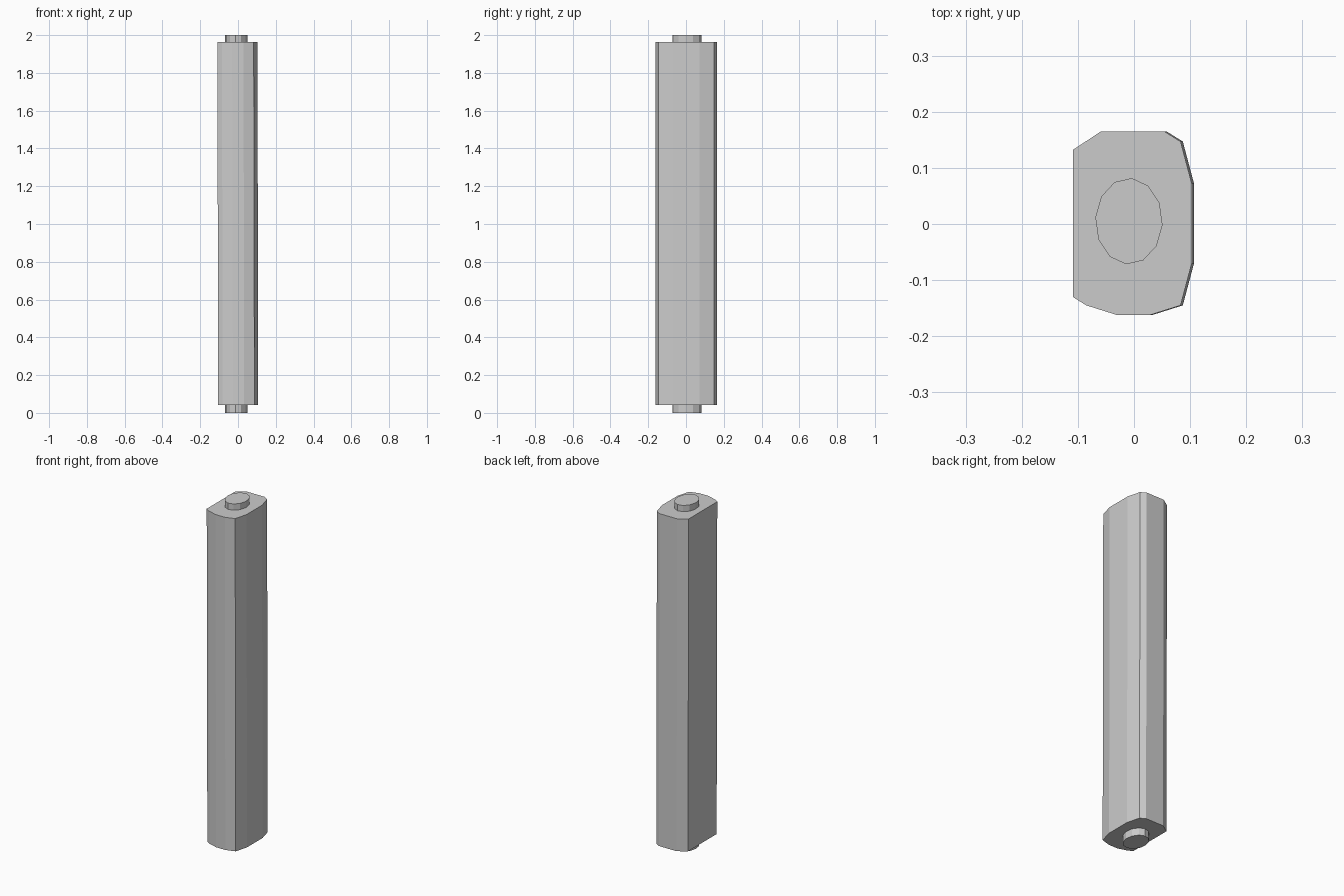
import bpy, bmesh
from math import cos, sin, radians

if "Cube" in bpy.data.objects:
    bpy.data.objects.remove(bpy.data.objects["Cube"])


def prism(name, outline, z0, z1, lean=0.0):
    """Closed prism from an outline; the bottom is shifted by lean in x."""
    bm = bmesh.new()
    low = [bm.verts.new((x + lean, y, z0)) for x, y in outline]
    high = [bm.verts.new((x, y, z1)) for x, y in outline]
    n = len(outline)
    bm.faces.new(low[::-1])
    bm.faces.new(high)
    for i in range(n):
        j = (i + 1) % n
        bm.faces.new((low[i], low[j], high[j], high[i]))
    bmesh.ops.recalc_face_normals(bm, faces=bm.faces)
    mesh = bpy.data.meshes.new(name)
    bm.to_mesh(mesh)
    bm.free()
    obj = bpy.data.objects.new(name, mesh)
    bpy.context.collection.objects.link(obj)
    return obj


# Main shaft: flat back, bevelled corners, very slight lean
shaft_outline = [
    (-0.109, -0.130), (-0.085, -0.145), (-0.031, -0.162), (0.029, -0.162),
    (0.083, -0.145), (0.103, -0.070), (0.103, 0.072), (0.083, 0.147),
    (0.054, 0.165), (-0.059, 0.165), (-0.109, 0.132),
]
prism("shaft", shaft_outline, 0.042, 1.964, lean=0.004)

# Twelve-sided oval pegs at both ends
peg_outline = [(-0.009 + 0.060 * cos(radians(85 + 30 * i)),
                0.005 + 0.077 * sin(radians(85 + 30 * i))) for i in range(12)]
prism("bottom_peg", peg_outline, 0.0, 0.045)
prism("top_peg", peg_outline, 1.96, 2.0)
